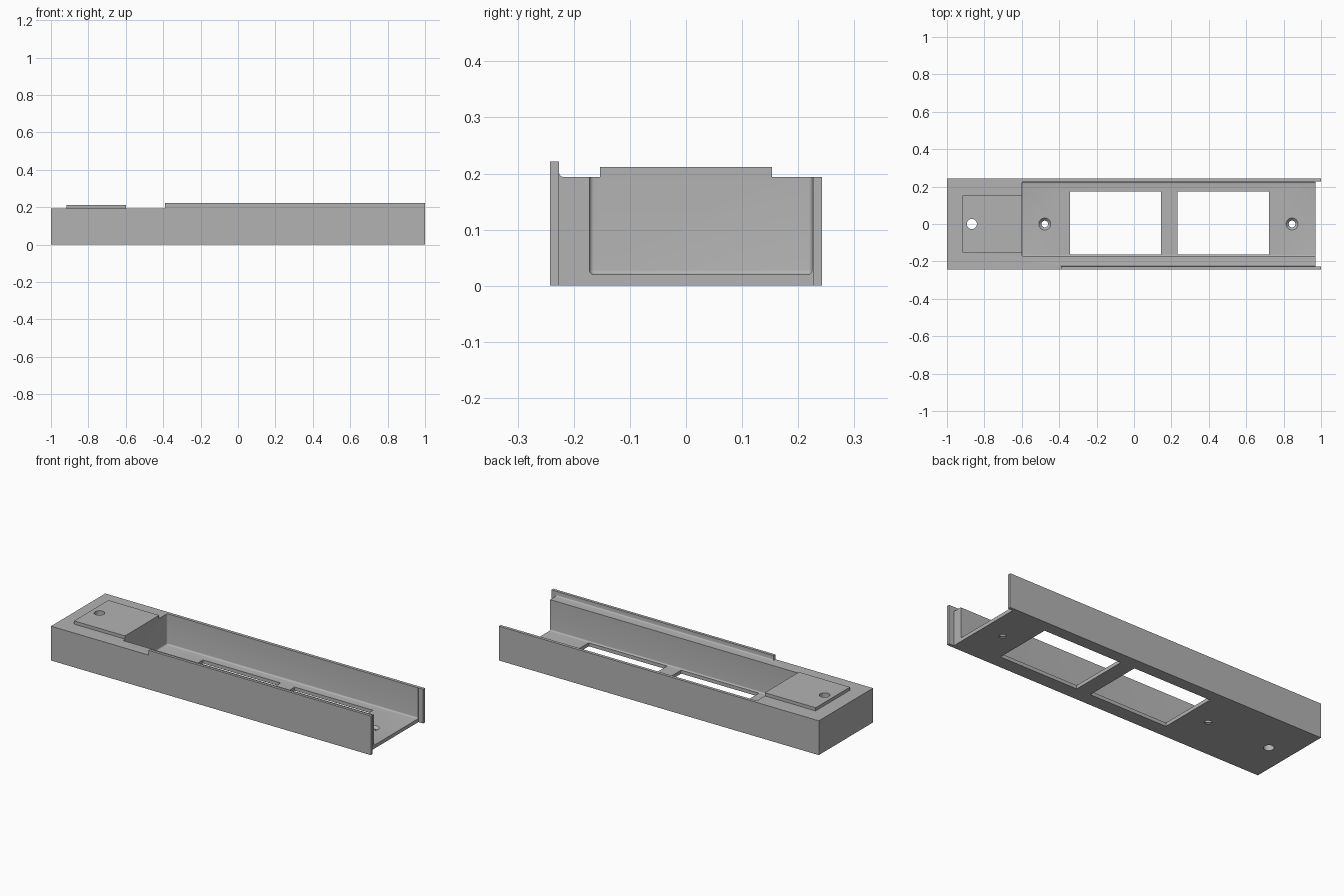
import bpy
import bmesh
from math import cos, sin, pi
from mathutils import Vector, Matrix

default = bpy.data.objects.get("Cube")
if default:
    bpy.data.objects.remove(default, do_unlink=True)

grey = bpy.data.materials.new("plain grey")
grey.use_nodes = True
colour = (0.45, 0.45, 0.45, 1)
grey.diffuse_color = colour
grey.node_tree.nodes["Principled BSDF"].inputs["Base Color"].default_value = colour


def finish(name, bm):
    bmesh.ops.recalc_face_normals(bm, faces=bm.faces)
    mesh = bpy.data.meshes.new(name)
    bm.to_mesh(mesh)
    bm.free()
    mesh.materials.append(grey)
    obj = bpy.data.objects.new(name, mesh)
    bpy.context.collection.objects.link(obj)
    return obj


def prism(name, points, direction):
    """Extrude a flat outline along a direction."""
    bm = bmesh.new()
    face = bm.faces.new([bm.verts.new(p) for p in points])
    out = bmesh.ops.extrude_face_region(bm, geom=[face])
    moved = [v for v in out["geom"] if isinstance(v, bmesh.types.BMVert)]
    bmesh.ops.translate(bm, verts=moved, vec=Vector(direction))
    return finish(name, bm)


def box(name, x, y, z, bevel=0):
    bm = bmesh.new()
    size = [b - a for a, b in (x, y, z)]
    centre = [(a + b) / 2 for a, b in (x, y, z)]
    bmesh.ops.create_cube(bm, size=1, matrix=Matrix.Translation(centre) @ Matrix.Diagonal((*size, 1)))
    if bevel:
        bmesh.ops.bevel(bm, geom=bm.edges[:], offset=bevel, segments=5, profile=0.5, affect='EDGES')
    return finish(name, bm)


def cone(name, x, z, r_low, r_high):
    bm = bmesh.new()
    bmesh.ops.create_cone(bm, cap_ends=True, segments=32, radius1=r_low, radius2=r_high,
                          depth=z[1] - z[0], matrix=Matrix.Translation((x, 0, sum(z) / 2)))
    return finish(name, bm)


def combine(target, tool, operation):
    mod = target.modifiers.new(tool.name, 'BOOLEAN')
    mod.operation = operation
    mod.solver = 'EXACT'
    mod.object = tool
    bpy.context.view_layer.objects.active = target
    bpy.ops.object.modifier_apply(modifier=mod.name)
    bpy.data.objects.remove(tool, do_unlink=True)


# Main block, whose two side skins run past the open end
W, TOP, SKIN, END = 0.242, 0.194, 0.226, 0.97
outline = [(-1, -W), (1, -W), (1, -SKIN), (END, -SKIN), (END, SKIN), (1, SKIN), (1, W), (-1, W)]
tray = prism("tray_body", [(x, y, 0) for x, y in outline], (0, 0, TOP))

# Raised pad on the solid end
combine(tray, box("pad", (-0.918, -0.59), (-0.153, 0.153), (0.15, 0.212)), 'UNION')

# Front lip with a small fillet along its foot
combine(tray, box("front_lip", (-0.39, 1), (-W, -SKIN), (0.15, 0.221)), 'UNION')
r = 0.007
arc = [(-SKIN + r - r * cos(a), TOP + r - r * sin(a)) for a in (i * pi / 10 for i in range(6))]
foot = arc + [(-SKIN + r, TOP - 0.01), (-SKIN - 0.005, TOP - 0.01), (-SKIN - 0.005, TOP + r)]
combine(tray, prism("lip_fillet", [(-0.39, y, z) for y, z in foot], (END + 0.39, 0, 0)), 'UNION')

# Long channel with rounded inner corners, open at one end
combine(tray, box("channel", (-0.6, 1.2), (-0.172, 0.2245), (0.02, 0.4), 0.008), 'DIFFERENCE')

# Two windows in the floor
for x in ((-0.342, 0.144), (0.232, 0.722)):
    combine(tray, box("window", x, (-0.163, 0.175), (-0.1, 0.1)), 'DIFFERENCE')

# Countersunk screw holes, and the plain hole through the pad
for x in (-0.477, 0.845):
    combine(tray, cone("screw_hole", x, (-0.1, 0.1), 0.018, 0.018), 'DIFFERENCE')
    combine(tray, cone("countersink", x, (0.005, 0.021), 0.017, 0.033), 'DIFFERENCE')
combine(tray, cone("pad_hole", -0.867, (-0.1, 0.4), 0.027, 0.027), 'DIFFERENCE')

# Smooth the round parts, keep the edges sharp
bpy.ops.object.select_all(action='DESELECT')
tray.select_set(True)
bpy.context.view_layer.objects.active = tray
bpy.ops.object.shade_smooth_by_angle(angle=pi / 6)
